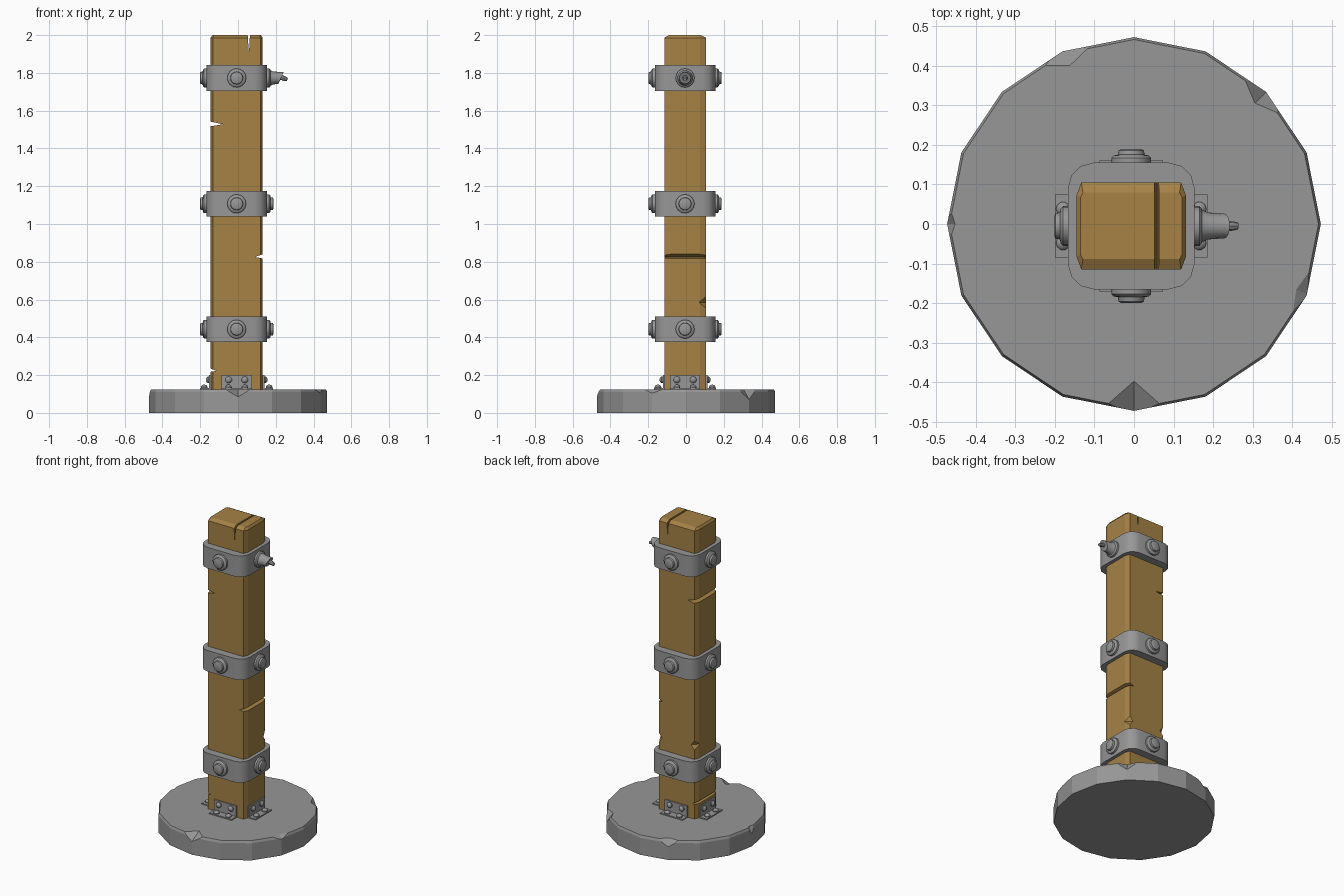
import bpy, bmesh, math
from mathutils import Matrix, Vector

if "Cube" in bpy.data.objects:
    bpy.data.objects.remove(bpy.data.objects["Cube"], do_unlink=True)


def material(name, rgb):
    mat = bpy.data.materials.new(name)
    mat.use_nodes = True
    mat.diffuse_color = (*rgb, 1)
    mat.node_tree.nodes["Principled BSDF"].inputs["Base Color"].default_value = (*rgb, 1)
    return mat


WOOD = material("brown wood", (0.38, 0.225, 0.06))
GREY = material("grey stone and iron", (0.31, 0.31, 0.31))
CX, CY = -0.007, -0.005      # axis of the post
POST_BOTTOM, BASE_TOP = 0.1, 0.125


def finish(name, bm, mat, smooth=False):
    bmesh.ops.recalc_face_normals(bm, faces=bm.faces)
    mesh = bpy.data.meshes.new(name)
    bm.to_mesh(mesh)
    bm.free()
    obj = bpy.data.objects.new(name, mesh)
    bpy.context.collection.objects.link(obj)
    mesh.materials.append(mat)
    if smooth:
        bpy.ops.object.select_all(action="DESELECT")
        obj.select_set(True)
        bpy.context.view_layer.objects.active = obj
        bpy.ops.object.shade_smooth_by_angle(angle=math.radians(35))
    return obj


def loft(bm, rings):
    """Skin a stack of equal-length rings and cap both ends."""
    rows = [[bm.verts.new(p) for p in ring] for ring in rings]
    for a, b in zip(rows, rows[1:]):
        for i in range(len(a)):
            j = (i + 1) % len(a)
            bm.faces.new((a[i], a[j], b[j], b[i]))
    bm.faces.new(rows[0][::-1])
    bm.faces.new(rows[-1])


def lathe(bm, profile, matrix, sides=16):
    """Turn (radius, height) pairs about the local z axis."""
    turn = [math.tau * i / sides for i in range(sides)]
    loft(bm, [[matrix @ Vector((r * math.cos(t), r * math.sin(t), h)) for t in turn]
              for r, h in profile])


def box(bm, lo, hi, matrix):
    lo, hi = Vector(lo), Vector(hi)
    size = Matrix.Diagonal((*(hi - lo), 1))
    bmesh.ops.create_cube(bm, size=1, matrix=matrix @ Matrix.Translation((lo + hi) / 2) @ size)


def chip(bm, center, size, angle=0):
    """Octahedral bite, its local x pointing outwards."""
    m = Matrix.Translation(center) @ Matrix.Rotation(angle, 4, "Z") @ Matrix.Diagonal((*size, 1))
    lathe(bm, [(0.001, -1), (1, 0), (0.001, 1)], m, 4)


def wedge(bm, points):
    """Triangular slit in the xz plane, running through the whole depth."""
    loft(bm, [[(x, y, z) for x, z in points] for y in (-0.3, 0.3)])


def carve(obj, cutter_bm):
    """Subtract the cutter and keep only the finished mesh."""
    cutter = finish("cutter", cutter_bm, obj.data.materials[0])
    cutter.hide_render = True
    mod = obj.modifiers.new("cut", "BOOLEAN")
    mod.operation, mod.solver, mod.object = "DIFFERENCE", "EXACT", cutter
    bpy.context.view_layer.update()
    graph = bpy.context.evaluated_depsgraph_get()
    result = bpy.data.meshes.new_from_object(obj.evaluated_get(graph))
    obj.modifiers.clear()
    obj.data = result
    bpy.data.objects.remove(cutter, do_unlink=True)


# Round stone base with chipped rim
bm = bmesh.new()
lathe(bm, [(0.472, 0), (0.472, 0.11), (0.466, BASE_TOP)], Matrix())
base = finish("stone_base", bm, GREY)
bm = bmesh.new()
for degrees, size in ((-90, (0.075, 0.085, 0.04)), (-22, (0.03, 0.12, 0.02)),
                      (45, (0.04, 0.1, 0.055)), (112, (0.04, 0.1, 0.04)),
                      (180, (0.02, 0.06, 0.045))):
    a = math.radians(degrees)
    chip(bm, (0.472 * math.cos(a), 0.472 * math.sin(a), BASE_TOP), size, a)
carve(base, bm)


# Squared timber post with worn edges
def octagon(hx, hy, ix, iy, z):
    quarter = [(hx, hy - iy), (hx - ix, hy)]
    half = quarter + [(-x, y) for x, y in reversed(quarter)]
    return [(CX + x, CY + y, z) for x, y in half + [(-x, -y) for x, y in half]]


bm = bmesh.new()
loft(bm, [octagon(0.138, 0.11, 0.012, 0.032, POST_BOTTOM),
          octagon(0.138, 0.11, 0.012, 0.032, 1.986),
          octagon(0.128, 0.084, 0.006, 0.012, 2.0)])
post = finish("timber_post", bm, WOOD)

# Splits and nicks in the timber
bm = bmesh.new()
wedge(bm, [(0.05, 2.02), (0.064, 2.02), (0.058, 1.9)])
wedge(bm, [(-0.16, 1.515), (-0.16, 1.545), (-0.08, 1.528)])
wedge(bm, [(0.145, 0.815), (0.145, 0.845), (0.09, 0.825)])
wedge(bm, [(-0.16, 0.215), (-0.16, 0.24), (-0.115, 0.222)])
for x, z in ((0.131, 0.585), (-0.145, 0.6)):
    chip(bm, (x, 0.105, z), (0.035, 0.035, 0.045))
carve(post, bm)

# Iron bands with a bolt on each face
BOLT = [(0.05, -0.01), (0.05, 0.012), (0.044, 0.018), (0.034, 0.02), (0.032, 0.031), (0.026, 0.034)]
SIDES = {"front": (-90, 0.11), "left": (0, 0.138), "back": (90, 0.11), "right": (180, 0.138)}
OUTWARD = Matrix.Rotation(math.pi / 2, 4, "Y")   # local z becomes local x


def side_frame(degrees, z):
    return Matrix.Translation((CX, CY, z)) @ Matrix.Rotation(math.radians(degrees), 4, "Z")


def rounded_square(half, radius, z):
    ring = []
    for k in range(4):
        for step in range(4):
            a = math.radians(90 * k + 30 * step)
            corner = math.radians(90 * k + 45)
            reach = (half - radius) * math.sqrt(2)
            ring.append((CX + reach * math.cos(corner) + radius * math.cos(a),
                         CY + reach * math.sin(corner) + radius * math.sin(a), z))
    return ring


for label, z in (("lower", 0.443), ("middle", 1.107), ("upper", 1.773)):
    bm = bmesh.new()
    loft(bm, [rounded_square(0.16, 0.065, z + h) for h in (-0.068, 0.068)])
    finish(label + "_band", bm, GREY, True)
    for side, (degrees, _) in SIDES.items():
        bm = bmesh.new()
        frame = side_frame(degrees, z) @ Matrix.Translation((0.16, 0, 0)) @ OUTWARD
        lathe(bm, BOLT, frame)
        finish(f"{label}_{side}_bolt", bm, GREY, True)

# Snapped shackle pin on the upper band
bm = bmesh.new()
pin = side_frame(0, 1.773) @ Matrix.Translation((0.16, 0, 0)) @ OUTWARD
lathe(bm, [(0.042, 0.015), (0.034, 0.035), (0.031, 0.075)], pin)
for v in bm.verts:           # slanted break at the tip
    if v.co.x > CX + 0.22:
        v.co.x += 0.45 * (v.co.z - 1.773)
finish("broken_pin", bm, GREY, True)
bm = bmesh.new()
shard = Matrix.Translation((0.2, CY, 1.785)) @ Matrix.Rotation(math.radians(108), 4, "Y")
lathe(bm, [(0.013, 0), (0.013, 0.045), (0.009, 0.065)], shard, 8)
finish("pin_shard", bm, GREY, True)

# Angle brackets fixing the post to the base
RIVET = [(0.018, -0.004), (0.018, 0.006), (0.012, 0.014), (0.005, 0.017)]
for side, (degrees, reach) in SIDES.items():
    frame = side_frame(degrees, BASE_TOP) @ Matrix.Translation((reach, 0, 0))
    bm = bmesh.new()
    box(bm, (-0.004, -0.08, 0), (0.008, 0.08, 0.075), frame)
    box(bm, (0, -0.08, -0.004), (0.055, 0.08, 0.007), frame)
    finish(side + "_bracket", bm, GREY)
    bm = bmesh.new()
    for y in (-0.043, 0.043):
        lathe(bm, RIVET, frame @ Matrix.Translation((0.008, y, 0.05)) @ OUTWARD, 10)
        lathe(bm, RIVET, frame @ Matrix.Translation((0.034, y, 0.007)), 10)
    finish(side + "_bracket_rivets", bm, GREY, True)
